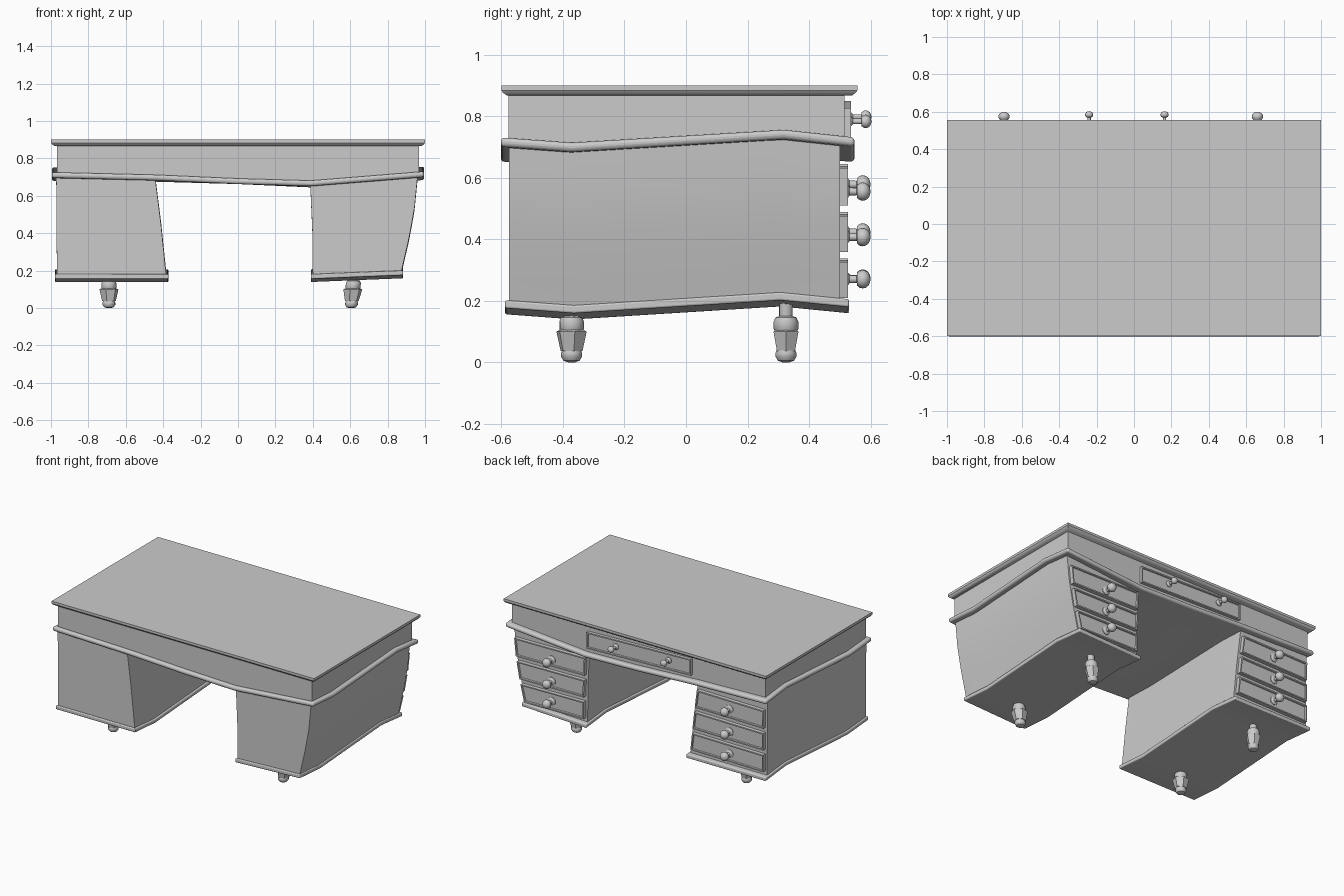
import bpy, bmesh, math
from mathutils import Matrix, Vector

if "Cube" in bpy.data.objects:
    bpy.data.objects.remove(bpy.data.objects["Cube"])


def interp(t, pts):
    if t <= pts[0][0]:
        return pts[0][1]
    for (a, p), (b, q) in zip(pts, pts[1:]):
        if t <= b:
            return p + (q - p) * (t - a) / (b - a)
    return pts[-1][1]


# Sag and tilt of the waist band and plinths (wonky, hand-drawn style)
SAG = [(-1, .712), (-.44, .698), (0, .678), (.39, .667), (1, .717)]
WAVE = [(-.6, 0), (-.36, -.018), (.33, .026), (.55, 0)]
TILT = [(.39, .17), (.87, .19)]
IN_L = [(.17, -.383), (.45, -.412), (.69, -.443)]
OUT_L = [(.17, -.968), (.69, -.972)]
IN_R = [(.17, .400), (.45, .397), (.66, .387)]
OUT_R = [(.18, .872), (.37, .917), (.52, .944), (.7, .962)]
YS = [0, .2, .8, 1]


def waist(x, y):
    return interp(x, SAG) + interp(y, WAVE) * min(1, abs(x))


def plinth(x, y):
    return interp(x, TILT) + interp(y, WAVE)


def finish(name, bm, bevel=0, smooth=True):
    bmesh.ops.recalc_face_normals(bm, faces=bm.faces)
    me = bpy.data.meshes.new(name)
    bm.to_mesh(me)
    bm.free()
    ob = bpy.data.objects.new(name, me)
    bpy.context.collection.objects.link(ob)
    if bevel:
        m = ob.modifiers.new("bevel", 'BEVEL')
        m.width, m.segments, m.limit_method = bevel, 3, 'ANGLE'
        m.angle_limit = math.radians(50)
    if smooth:
        bpy.ops.object.select_all(action='DESELECT')
        bpy.context.view_layer.objects.active = ob
        ob.select_set(True)
        bpy.ops.object.shade_smooth_by_angle(angle=math.radians(35))
    return ob


def lattice(name, us, vs, ws, f, bevel=0):
    """Box shell gridded by us, vs, ws and shaped by f(u, v, w)."""
    bm, cache = bmesh.new(), {}

    def vert(*k):
        if k not in cache:
            cache[k] = bm.verts.new(f(us[k[0]], vs[k[1]], ws[k[2]]))
        return cache[k]
    n = [len(us) - 1, len(vs) - 1, len(ws) - 1]
    for ax in range(3):
        b, c = (ax + 1) % 3, (ax + 2) % 3
        for end in (0, n[ax]):
            for i in range(n[b]):
                for j in range(n[c]):
                    quad = []
                    for di, dj in ((0, 0), (1, 0), (1, 1), (0, 1)):
                        k = [0, 0, 0]
                        k[ax], k[b], k[c] = end, i + di, j + dj
                        quad.append(vert(*k))
                    bm.faces.new(quad)
    return finish(name, bm, bevel)


def lathe(name, prof, segs, mat, smooth=True):
    bm = bmesh.new()
    rings = [[bm.verts.new(mat @ Vector((r * math.cos(2 * math.pi * i / segs),
                                         r * math.sin(2 * math.pi * i / segs), h)))
              for i in range(segs)] for r, h in prof]
    for a, b in zip(rings, rings[1:]):
        for i in range(segs):
            j = (i + 1) % segs
            bm.faces.new((a[i], a[j], b[j], b[i]))
    bm.faces.new(rings[0][::-1])
    bm.faces.new(rings[-1])
    return finish(name, bm, 0, smooth)


def ball(r, h, squash, n=8):
    return [(r * math.sin(math.pi * i / n) + 1e-4, h - r * squash * math.cos(math.pi * i / n))
            for i in range(n + 1)]


def lerp(a, b, t):
    return a + (b - a) * t


# Table top: flat slab with an ovolo underside
def top_shape(u, v, w):
    inset = interp(w, [(0, .018), (.25, .006), (.5, 0)])
    return (u * (1 - inset), lerp(-.6 + inset, .557 - inset, v), lerp(.867, .9, w))


lattice("table_top", [-1, 1], [0, 1], [0, .25, .5, 1], top_shape)

# Apron between the waist band and the top
XS = [-1, -.72, -.44, -.2, 0, .2, .39, .7, 1]


def apron_shape(u, v, w):
    x, y = u * .967, lerp(-.577, .515, v)
    return (x, y, lerp(waist(x, y), .87, w))


lattice("apron", XS, YS, [0, 1], apron_shape)


# Rounded waist band, whose underside closes the knee hole
def band_shape(u, v, w):
    x, y = u * .995, lerp(-.602, .548, v)
    return (x, y, waist(x, y) + (w - .5) * .03)


lattice("waist_band", XS, YS, [0, 1], band_shape, .012)


def drawer(name, left, right, z0, z1, y, sag=0):
    """Raised drawer front with a framed, sunken panel."""
    bm = bmesh.new()
    cs = [(left(z0), z0), (right(z0), z0 + sag), (right(z1), z1 + sag), (left(z1), z1)]
    back, front = [[bm.verts.new((x, yy, z)) for x, z in cs] for yy in (.485, y)]
    bm.faces.new(back)
    for i in range(4):
        bm.faces.new((back[i], back[(i + 1) % 4], front[(i + 1) % 4], front[i]))
    face = bm.faces.new(front)
    bmesh.ops.recalc_face_normals(bm, faces=bm.faces)
    bmesh.ops.inset_region(bm, faces=[face], thickness=.012)
    bmesh.ops.inset_region(bm, faces=[face], thickness=.004, depth=-.008)
    finish(name, bm, 0, False)


def knob(name, x, y, z, r, tip):
    length = tip - y
    prof = [(r * .95, -.012), (r * .95, .004), (r * .6, .01), (r * .42, .014),
            (r * .4, length - 1.5 * r)]
    prof += ball(r, length - .85 * r, .85)[2:]
    lathe(name, prof, 16, Matrix.Translation((x, y, z)) @ Matrix.Rotation(-math.pi / 2, 4, 'X'))


# Pedestals with plinths, drawers and feet
for side, inner, outer, kx, kz, fx, lean in (
        ("left", OUT_L, IN_L, -.695, (.578, .422, .272), -.69, 0),
        ("right", IN_R, OUT_R, .66, (.555, .407, .270), .605, .09)):

    def body_shape(u, v, w):
        z = lerp(.175, .69, w)
        x, y = lerp(interp(z, inner), interp(z, outer), u), lerp(-.575, .50, v)
        return (x, y, lerp(plinth(x, y), waist(x, y), w))

    def plinth_shape(u, v, w):
        x = lerp(interp(.17, inner) - .011, interp(.17, outer) + .011, u)
        y = lerp(-.588, .53, v)
        return (x, y, plinth(x, y) + (w - .5) * .026)

    lattice(side + "_pedestal", [0, 1], YS, [i / 6 for i in range(7)], body_shape)
    lattice(side + "_plinth", [0, 1], YS, [0, 1], plinth_shape, .006)

    for i, (z0, z1) in enumerate(((.515, .638), (.365, .482), (.215, .332))):
        drawer(f"{side}_drawer_{i + 1}", lambda z: interp(z, inner) + .014,
               lambda z: interp(z, outer) - .014, z0, z1, .526, -.006 if fx > 0 else .006)
        knob(f"{side}_drawer_knob_{i + 1}", kx, .518, kz[i], .03, .6)

    for where, y, s in (("front", -.372, 1.1), ("back", .325, 1)):
        shear = Matrix.Identity(4)
        shear[0][2] = lean
        m = Matrix.Translation((fx, y, 0)) @ shear
        lathe(f"{side}_{where}_foot_bulb",
              [(.012, 0), (.026, .005), (.034, .018), (.034, .03), (.028, .045)], 16, m)
        lathe(f"{side}_{where}_foot_cup", [(.034 * s, .037), (.047 * s, .1), (.036 * s, .106)], 6,
              m @ Matrix.Rotation(math.radians(12 if s > 1 else 0), 4, 'Z'), False)
        lathe(f"{side}_{where}_foot_collar",
              [(.036, .1), (.04, .108), (.04, .132), (.034, .146), (.022, .15), (.022, .205)], 16, m)

# Centre drawer above the knee hole
drawer("centre_drawer", lambda z: -.41, lambda z: .385, .738, .85, .537, -.024)
knob("centre_knob_left", -.24, .529, .797, .022, .603)
knob("centre_knob_right", .163, .529, .783, .022, .603)
